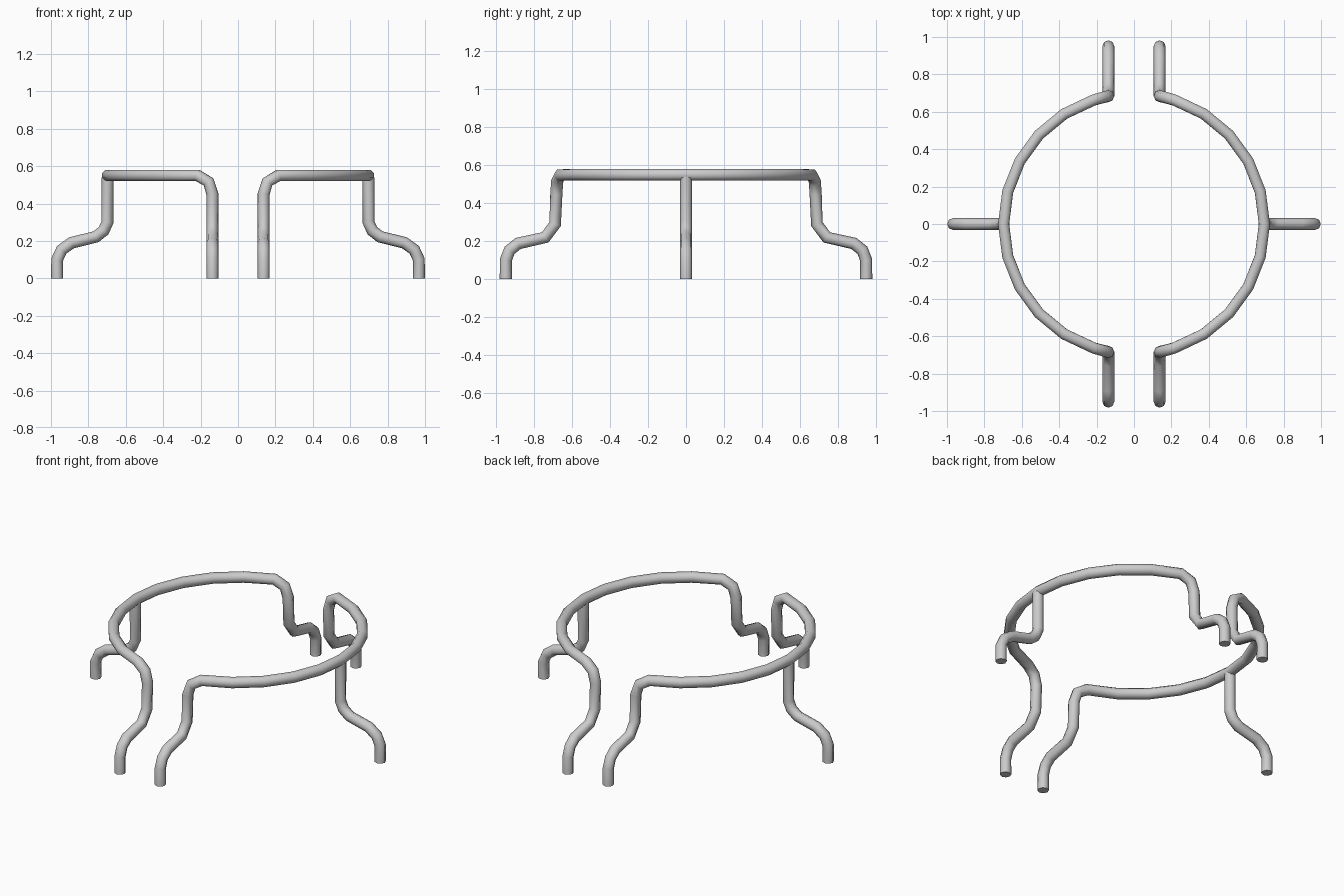
import bpy
from math import cos, sin, radians, sqrt

if "Cube" in bpy.data.objects:
    bpy.data.objects.remove(bpy.data.objects["Cube"])

TUBE = 0.032      # tube radius
RING = 0.697      # ring radius
TOP = 0.55        # ring height


def tube(name, points):
    """Eight-sided capped tube along a path, converted to mesh."""
    curve = bpy.data.curves.new(name, 'CURVE')
    curve.dimensions = '3D'
    curve.bevel_depth = TUBE
    curve.bevel_resolution = 2
    curve.use_fill_caps = True
    spline = curve.splines.new('POLY')
    spline.points.add(len(points) - 1)
    for p, co in zip(spline.points, points):
        p.co = (*co, 1)
    obj = bpy.data.objects.new(name, curve)
    bpy.context.collection.objects.link(obj)
    bpy.ops.object.select_all(action='DESELECT')
    obj.select_set(True)
    bpy.context.view_layer.objects.active = obj
    bpy.ops.object.convert(target='MESH')
    bpy.ops.object.shade_smooth_by_angle(angle=radians(50))
    return obj


# Leg profiles: (distance from centre, height), foot upwards
end_profile = [(0.95, 0), (0.95, 0.10), (0.93, 0.152), (0.885, 0.188),
               (0.742, 0.22), (0.69, 0.29)]
side_profile = [(0.967, 0), (0.967, 0.10), (0.943, 0.152), (0.89, 0.19),
                (0.76, 0.222), (0.718, 0.255), (0.698, 0.30), (0.698, TOP - 0.01)]

# Half ring path: leg, rounded corner, arc, then the mirrored leg
half = [(0.137, -y, z) for y, z in end_profile]
for x, z in [(0.137, 0.45), (0.157, 0.515)]:
    half.append((x, -sqrt(RING ** 2 - x ** 2), z))
arc = [(RING * cos(radians(a)), RING * sin(radians(a)), TOP)
       for a in [-72 + 14.4 * i for i in range(11)]]
path = half + arc + [(x, -y, z) for x, y, z in reversed(half)]

for side, s in (("right", 1), ("left", -1)):
    tube(side + "_half_ring_frame", [(s * x, s * y, z) for x, y, z in path])
    tube(side + "_side_leg", [(s * x, 0, z) for x, z in side_profile])
